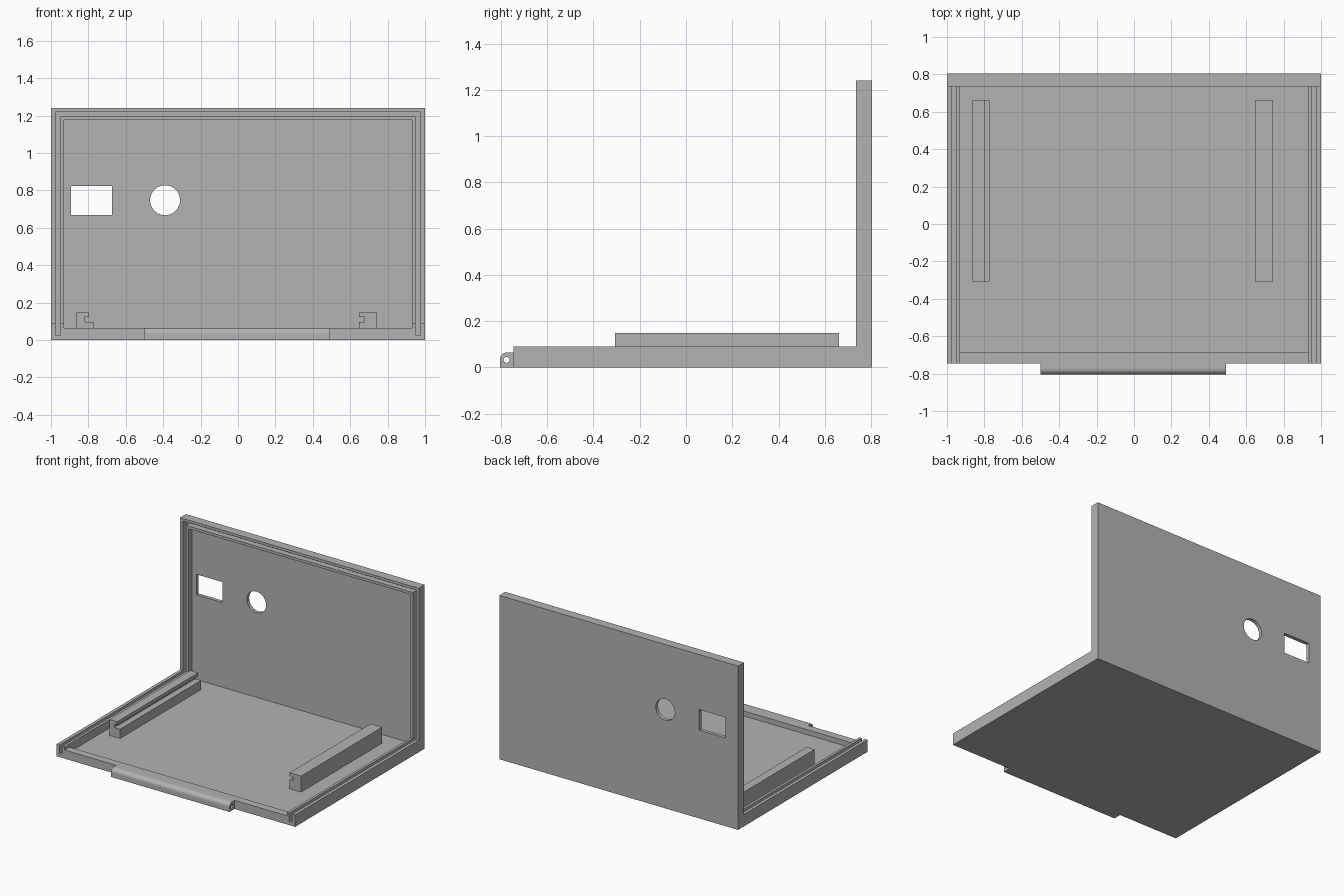
import bpy
import math
from mathutils import Matrix

cube = bpy.data.objects.get("Cube")
if cube:
    bpy.data.objects.remove(cube, do_unlink=True)

grey = bpy.data.materials.new("plain grey")
grey.use_nodes = True
GREY = (0.45, 0.45, 0.45, 1)
grey.diffuse_color = GREY
grey.node_tree.nodes["Principled BSDF"].inputs["Base Color"].default_value = GREY


def extrude_x(name, profile, x0, x1):
    """Solid from a (y, z) outline, anticlockwise seen from +x."""
    n = len(profile)
    verts = [(x, y, z) for x in (x0, x1) for y, z in profile]
    faces = [tuple(reversed(range(n))), tuple(range(n, 2 * n))]
    faces += [(i, (i + 1) % n, n + (i + 1) % n, n + i) for i in range(n)]
    mesh = bpy.data.meshes.new(name)
    mesh.from_pydata(verts, [], faces)
    mesh.materials.append(grey)
    obj = bpy.data.objects.new(name, mesh)
    bpy.context.collection.objects.link(obj)
    return obj


def box(name, x0, x1, y0, y1, z0, z1):
    return extrude_x(name, [(y0, z0), (y1, z0), (y1, z1), (y0, z1)], x0, x1)


def cylinder(name, radius, depth, location, axis):
    bpy.ops.mesh.primitive_cylinder_add(vertices=48, radius=radius, depth=depth)
    obj = bpy.context.object
    obj.name = name
    obj.data.transform(Matrix.Translation(location) @ Matrix.Rotation(math.pi / 2, 4, axis))
    obj.data.materials.append(grey)
    return obj


def cut(target, cutters):
    """Subtract the cutters for good, then remove them."""
    for c in cutters:
        c.hide_render = True
        mod = target.modifiers.new("cut", "BOOLEAN")
        mod.operation = "DIFFERENCE"
        mod.solver = "EXACT"
        mod.object = c
    graph = bpy.context.evaluated_depsgraph_get()
    mesh = bpy.data.meshes.new_from_object(target.evaluated_get(graph))
    target.modifiers.clear()
    target.data = mesh
    for c in cutters:
        bpy.data.objects.remove(c, do_unlink=True)


FRONT, BACK = -0.745, 0.805
FLOOR, PANEL = 0.027, 0.778   # floor top and inner face of the back panel
FRONT_LIP = 0.065

# L-shaped shell: floor tray and upright back wall
shell = extrude_x("tray_and_back_wall", [
    (FRONT, 0), (BACK, 0), (BACK, 1.24), (0.735, 1.24), (0.735, 0.09), (FRONT, 0.09)], -1, 1)
cutters = [
    box("interior_cutter", -0.93, 0.93, -0.685, PANEL, FLOOR, 1.175),
    box("front_lip_cutter", -0.93, 0.93, -0.9, 0, FRONT_LIP, 0.3),
    box("top_groove_cutter", -0.975, 0.975, 0.5, PANEL, 1.195, 1.22),
    box("window_cutter", -0.893, -0.674, 0.7, 0.9, 0.668, 0.823),
    cylinder("round_hole_cutter", 0.08, 0.3, (-0.39, 0.8, 0.747), "X"),
]
for lo, hi in ((-0.975, -0.95), (0.95, 0.975)):
    cutters.append(box("side_groove_cutter", lo, hi, -0.9, PANEL, FLOOR, 1.22))
cut(shell, cutters)

# Slotted rails standing on the floor
for name, x0, x1, slot0, slot1 in (
        ("right_rail", -0.863, -0.773, -0.82, -0.7),
        ("left_rail", 0.646, 0.743, 0.6, 0.677)):
    rail = box(name, x0, x1, -0.307, 0.662, FLOOR, 0.148)
    slots = [box("slot_cutter", slot0, slot1, -0.5, 0.8, 0.097, 0.123)]
    if name == "right_rail":
        slots.append(box("step_cutter", -0.797, -0.7, -0.5, 0.8, 0.11, 0.3))
    cut(rail, slots)

# Hinge barrel with rounded upper front edge and a pin hole
R = 0.032
arc = [(-0.773 + R * math.cos(a), 0.033 + R * math.sin(a))
       for a in (math.radians(90 + 7.5 * i) for i in range(13))]
hinge = extrude_x("hinge_barrel", [(-0.805, 0), (FRONT, 0), (FRONT, FRONT_LIP)] + arc, -0.5, 0.493)
cut(hinge, [cylinder("pin_cutter", 0.013, 1.4, (0, -0.776, 0.033), "Y")])

bpy.ops.object.select_all(action="DESELECT")
hinge.select_set(True)
bpy.context.view_layer.objects.active = hinge
bpy.ops.object.shade_smooth_by_angle(angle=math.radians(30))
